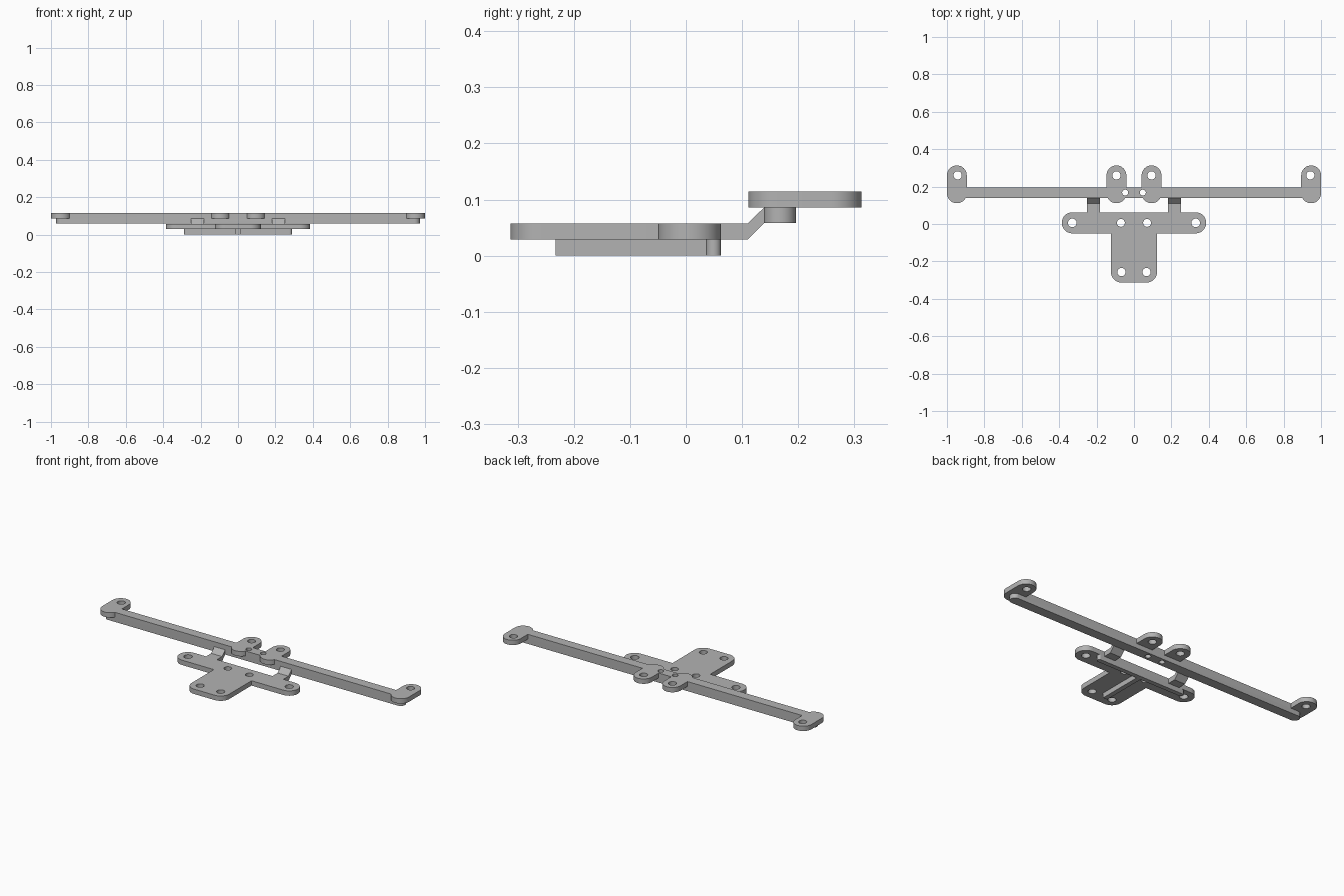
import bpy, bmesh, math
from mathutils import Vector

if "Cube" in bpy.data.objects:
    bpy.data.objects.remove(bpy.data.objects["Cube"])

grey = bpy.data.materials.new("plain_grey")
grey.diffuse_color = (0.45, 0.45, 0.45, 1)
grey.use_nodes = True
grey.node_tree.nodes["Principled BSDF"].inputs["Base Color"].default_value = grey.diffuse_color


def prism(name, pts, vec):
    """Extrude a closed 3D outline along a vector into a solid."""
    bm = bmesh.new()
    face = bm.faces.new([bm.verts.new(p) for p in pts])
    ext = bmesh.ops.extrude_face_region(bm, geom=[face])
    moved = [g for g in ext["geom"] if isinstance(g, bmesh.types.BMVert)]
    bmesh.ops.translate(bm, verts=moved, vec=Vector(vec))
    bmesh.ops.recalc_face_normals(bm, faces=bm.faces)
    me = bpy.data.meshes.new(name)
    bm.to_mesh(me)
    bm.free()
    ob = bpy.data.objects.new(name, me)
    bpy.context.collection.objects.link(ob)
    me.materials.append(grey)
    return ob


def rounded_box(name, x0, x1, y0, y1, z0, z1, r, n=12):
    """Upright plate with rounded corners (slot shape when r is half the width)."""
    r *= 0.999
    pts = []
    for cx, cy, a0 in ((x1 - r, y1 - r, 0), (x0 + r, y1 - r, 90),
                       (x0 + r, y0 + r, 180), (x1 - r, y0 + r, 270)):
        for i in range(n + 1):
            a = math.radians(a0 + 90 * i / n)
            pts.append((cx + r * math.cos(a), cy + r * math.sin(a), z0))
    return prism(name, pts, (0, 0, z1 - z0))


def hole(x, y, r, n=32):
    pts = [(x + r * math.cos(2 * math.pi * i / n),
            y + r * math.sin(2 * math.pi * i / n), -0.1) for i in range(n)]
    ob = prism("hole_cutter", pts, (0, 0, 0.4))
    ob.hide_render = True
    return ob


def combine(base, others, op):
    """Apply a boolean with each helper in turn, then remove the helpers."""
    for o in others:
        m = base.modifiers.new("bool", 'BOOLEAN')
        m.operation, m.solver, m.object = op, 'EXACT', o
        dg = bpy.context.evaluated_depsgraph_get()
        me = bpy.data.meshes.new_from_object(base.evaluated_get(dg))
        base.modifiers.clear()
        base.data = me
        bpy.data.objects.remove(o)


def finish(ob):
    ob.data.shade_smooth()
    ob.data.set_sharp_from_angle(angle=math.radians(30))


T = 0.0286            # sheet thickness
Z1, Z2, Z3, Z4 = T, 2 * T, 3 * T, 4 * T

# T-shaped mounting plate with two cranked arms
plate = rounded_box("mounting_plate", -0.386, 0.386, -0.05, 0.0625, Z1, Z2, 0.056)
stem_pts = [(0.123, 0.0), (-0.123, 0.0)]
for cx, a0 in ((-0.067, 180), (0.067, 270)):
    for i in range(13):
        a = math.radians(a0 + 90 * i / 12)
        stem_pts.append((cx + 0.056 * math.cos(a), -0.257 + 0.056 * math.sin(a)))
parts = [prism("stem", [(x, y, Z1) for x, y in stem_pts], (0, 0, T))]
arm = [(0.02, Z1), (0.11, Z1), (0.139, 0.058), (0.139, Z3), (0.11, Z2), (0.02, Z2)]
for s in (-1, 1):
    parts.append(prism("arm", [(s * 0.2165 - 0.0355, y, z) for y, z in arm], (0.071, 0, 0)))
combine(plate, parts, 'UNION')
combine(plate, [hole(s * x, y, r) for s in (-1, 1)
                for x, y, r in ((0.33, 0.006, 0.023), (0.07, 0.006, 0.021),
                                (0.067, -0.257, 0.022))], 'DIFFERENCE')
finish(plate)

# stiffening ribs under the plate
rib = rounded_box("underside_ribs", -0.288, 0.288, 0.036, 0.0625, 0, Z1, 0.01325)
spine = prism("spine", [(-0.0135, -0.233, 0), (0.0135, -0.233, 0),
                        (0.0135, 0.05, 0), (-0.0135, 0.05, 0)], (0, 0, Z1))
combine(rib, [spine], 'UNION')
finish(rib)

# long cross bar with four mounting ears
bar = rounded_box("cross_bar", -0.972, 0.972, 0.139, 0.196, 0.058, Z4, 0.0285)
ears = [rounded_box("ear", s * x - 0.053, s * x + 0.053, 0.111, 0.313, Z3, Z4, 0.053)
        for s in (-1, 1) for x in (0.947, 0.094)]
combine(bar, ears, 'UNION')
combine(bar, [hole(s * x, y, r) for s in (-1, 1)
              for x, y, r in ((0.943, 0.26, 0.022), (0.094, 0.26, 0.022),
                              (0.047, 0.168, 0.016))], 'DIFFERENCE')
finish(bar)
